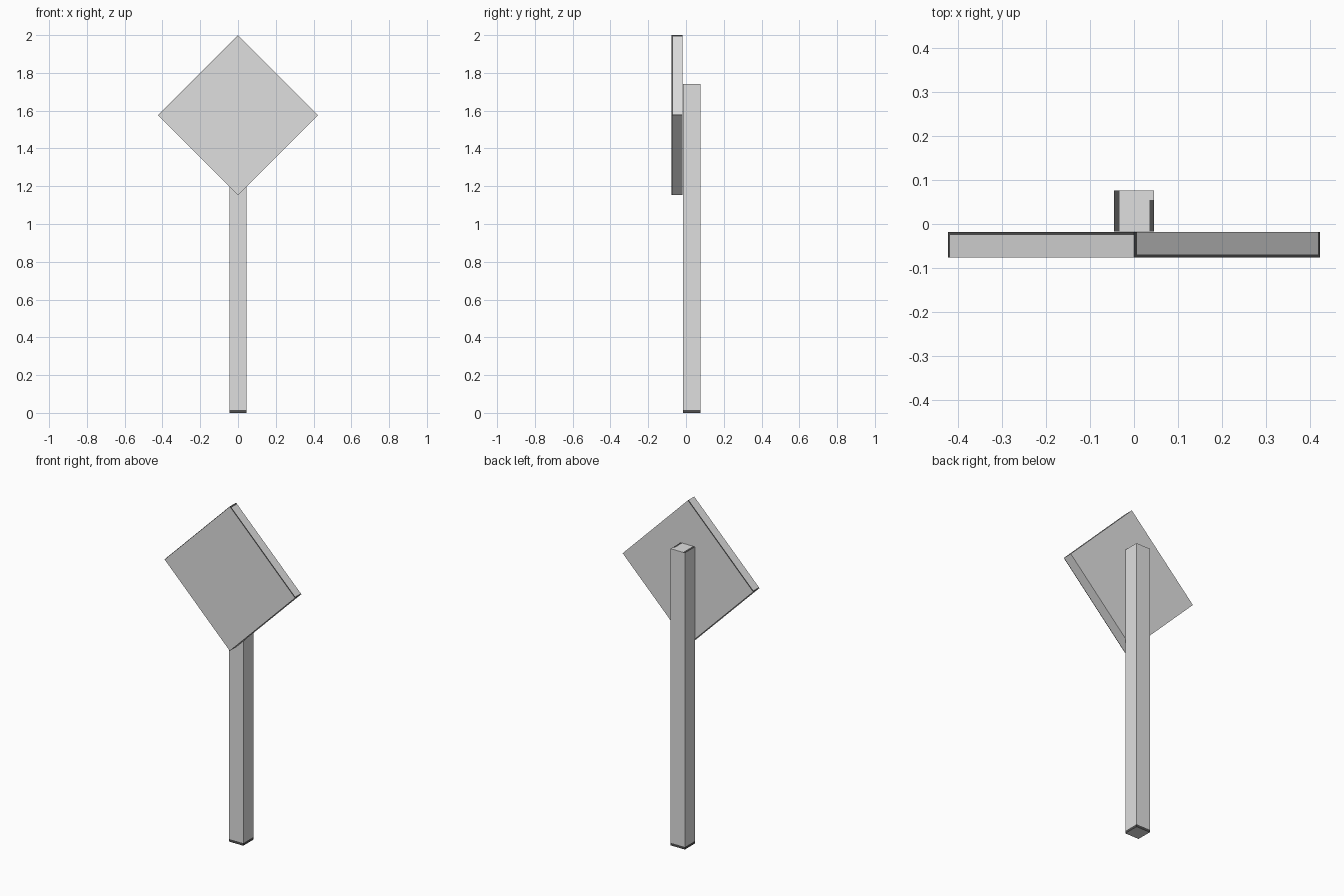
import bpy
import bmesh
import math
from mathutils import Matrix

if "Cube" in bpy.data.objects:
    bpy.data.objects.remove(bpy.data.objects["Cube"])


def material(name, v):
    m = bpy.data.materials.new(name)
    m.diffuse_color = (v, v, v, 1)
    m.use_nodes = True
    m.node_tree.nodes["Principled BSDF"].inputs["Base Color"].default_value = m.diffuse_color
    return m


grey = material("light grey", 0.74)
dark = material("dark grey", 0.08)


def box(name, size, centre, cuts, is_dark, turn=0.0):
    """Box cut along (axis, position) planes; is_dark(centre, normal) picks trim faces."""
    bm = bmesh.new()
    bmesh.ops.create_cube(bm, size=1, matrix=Matrix.Diagonal((*size, 1)))
    for axis, pos in cuts:
        no = [0, 0, 0]
        no[axis] = 1
        co = [pos * n for n in no]
        bmesh.ops.bisect_plane(bm, geom=bm.verts[:] + bm.edges[:] + bm.faces[:],
                               plane_co=co, plane_no=no)
    bm.normal_update()
    for f in bm.faces:
        f.material_index = int(is_dark(f.calc_center_median(), f.normal))
    me = bpy.data.meshes.new(name)
    bm.to_mesh(me)
    bm.free()
    me.materials.append(grey)
    me.materials.append(dark)
    ob = bpy.data.objects.new(name, me)
    ob.location = centre
    ob.rotation_euler.y = turn
    bpy.context.collection.objects.link(ob)


# Square post: dark foot band, dark strips at both sides of the top
H = 1.74


def post_dark(c, n):
    if n.z > 0.5:
        return c.x < -0.033 or (c.x > 0.035 and c.y < 0.025)
    return abs(n.z) < 0.5 and c.z < -H / 2 + 0.015


box("post", (0.092, 0.093, H), (0, 0.0295, H / 2),
    [(2, -H / 2 + 0.015), (0, -0.033), (0, 0.035), (1, 0.025)], post_dark)

# Square sign panel on its corner: dark trim along some edges
S, T = 0.599, 0.058
h, t = S / 2, T / 2


def sign_dark(c, n):
    if n.z > 0.5:      # upper right edge face
        return c.x < -h + 0.01 or c.x > h - 0.006 or c.y < -t + 0.007
    if n.x < -0.5:     # upper left edge face
        return c.z < -h + 0.006 or c.y > t - 0.007
    if n.x > 0.5:      # lower right edge face
        return c.y < -t + 0.004
    return n.y < -0.5 and c.x < -h + 0.003


box("sign_panel", (S, T, S), (0, -0.047, 1.5764),
    [(0, -h + 0.003), (0, -h + 0.01), (0, h - 0.006), (2, -h + 0.006),
     (1, -t + 0.004), (1, -t + 0.007), (1, t - 0.007)],
    sign_dark, math.radians(45))
